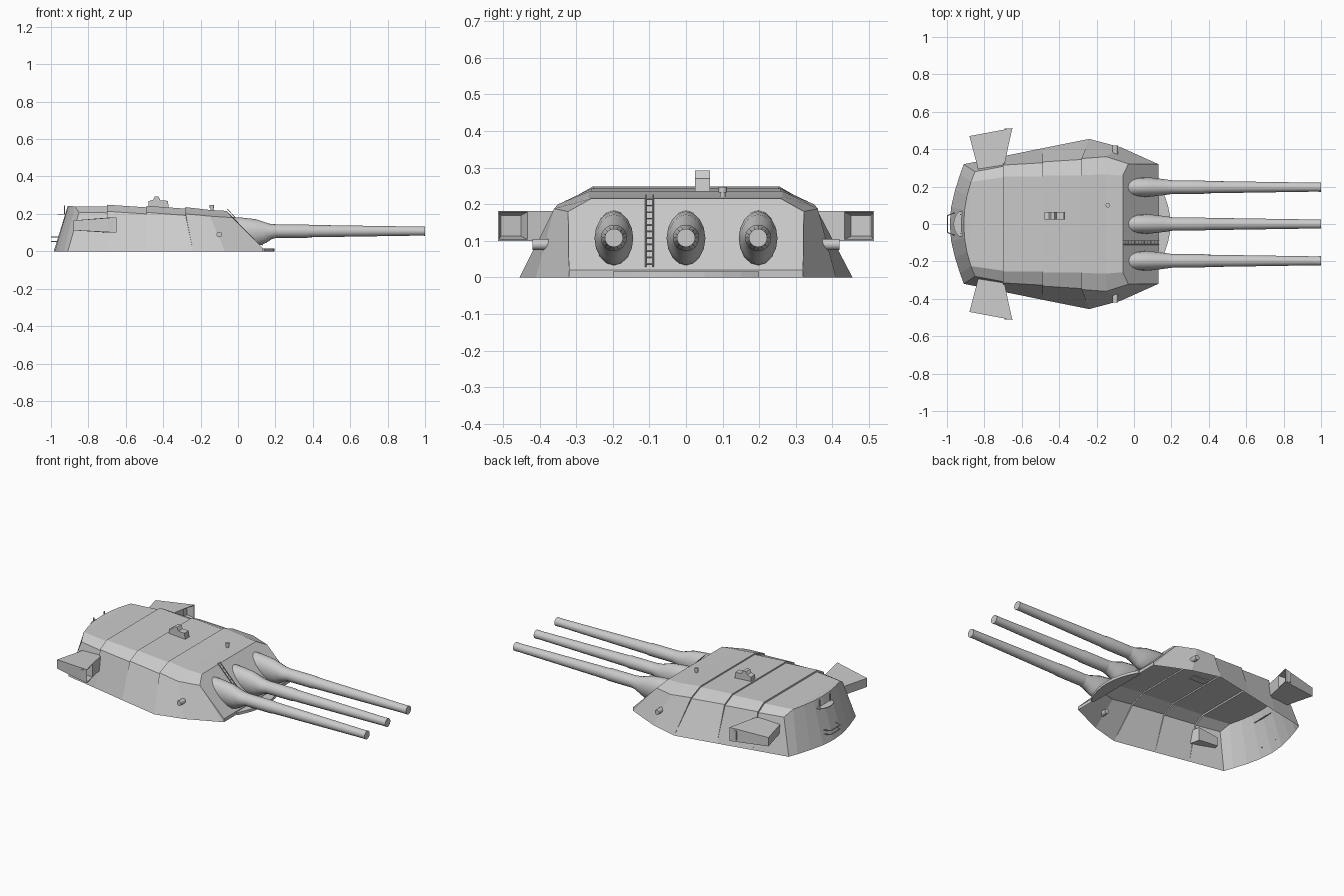
import bpy, bmesh
from math import sin, cos, pi
from mathutils import Vector

if "Cube" in bpy.data.objects:
    bpy.data.objects.remove(bpy.data.objects["Cube"])


def make(name, verts, faces, smooth=False, merge=0.0005):
    bm = bmesh.new()
    vs = [bm.verts.new(v) for v in verts]
    for f in faces:
        bm.faces.new([vs[i] for i in f])
    bmesh.ops.remove_doubles(bm, verts=bm.verts, dist=merge)
    bmesh.ops.recalc_face_normals(bm, faces=bm.faces)
    me = bpy.data.meshes.new(name)
    bm.to_mesh(me)
    bm.free()
    ob = bpy.data.objects.new(name, me)
    bpy.context.collection.objects.link(ob)
    if smooth:
        bpy.ops.object.select_all(action='DESELECT')
        ob.select_set(True)
        bpy.context.view_layer.objects.active = ob
        bpy.ops.object.shade_smooth_by_angle(angle=0.6)
    return ob


def loft(name, rings, cap_start=True, smooth=True):
    n = len(rings[0])
    verts = [v for r in rings for v in r]
    faces = [(k*n+i, k*n+(i+1) % n, (k+1)*n+(i+1) % n, (k+1)*n+i)
             for k in range(len(rings)-1) for i in range(n)]
    faces.append([(len(rings)-1)*n+i for i in range(n)])
    if cap_start:
        faces.append(list(range(n)))
    return make(name, verts, faces, smooth)


def rod(name, a, b, r, n=12):
    a, b = Vector(a), Vector(b)
    d = (b-a).normalized()
    u = d.orthogonal().normalized()
    w = d.cross(u)
    return loft(name, [[p + r*(u*cos(2*pi*i/n) + w*sin(2*pi*i/n)) for i in range(n)]
                       for p in (a, b)])


def prism(name, low, high):
    return loft(name, [low, high], smooth=False)


# Armoured gunhouse: stations of (base x,y) (shoulder x,y,z) (roof x,y,z), front to back;
# repeated stations form the small steps between roof plates
stations = [
    ((.13, .32), (-.03, .322, .18), (-.06, .258, .216)),
    ((-.07, .41), (-.15, .36, .188), (-.15, .265, .221)),
    ((-.24, .455), (-.28, .35, .200), (-.28, .262, .236)),
    ((-.24, .455), (-.28, .345, .192), (-.28, .258, .228)),
    ((-.49, .405), (-.49, .332, .208), (-.49, .258, .243)),
    ((-.49, .405), (-.49, .327, .200), (-.49, .254, .235)),
    ((-.70, .362), (-.70, .315, .214), (-.70, .254, .249)),
    ((-.70, .362), (-.70, .308, .206), (-.70, .250, .239)),
    ((-.91, .32), (-.85, .28, .208), (-.872, .225, .240)),
]
verts, faces = [], []
for (bx, by), (sx, sy, sz), (rx, ry, rz) in stations:
    half = [(bx, by, 0), (sx, sy, sz), (rx, ry, rz)]
    verts += half + [(x, -y, z) for x, y, z in reversed(half)]
for k in range(len(stations)-1):
    for i in range(5):
        a = k*6+i
        faces.append((a, a+1, a+7, a+6))
# sloped front plate with low vertical lip
n = len(verts)
verts += [(.13, .32, .02), (.13, -.32, .02)]
faces += [(n, 1, 2, 3, 4, n+1), (0, n, n+1, 5), (0, 1, n), (5, n+1, 4)]
# curved rear wall
base = [(-.91, .32), (-.93, .265), (-.957, .18), (-.978, .09), (-.985, 0)]
top = [(-.85, .28, .208), (-.872, .225, .24), (-.893, .15, .242), (-.906, .075, .243), (-.91, 0, .243)]
base += [(x, -y) for x, y in base[-2::-1]]
top += [(x, -y, z) for x, y, z in top[-2::-1]]
n, m = len(verts), len(base)
verts += [(x, y, 0) for x, y in base] + top
faces += [(n+i, n+i+1, n+m+i+1, n+m+i) for i in range(m-1)]
faces.append([n+m+i for i in range(1, m-1)])
make("gunhouse", verts, faces)

# Curved sill under the guns
arc = [(.12, -.2)] + [(.195 - .055*(t/4)**2, .2*t/4) for t in range(-4, 5)] + [(.12, .2)]
prism("front_sill", [(x, y, 0) for x, y in arc], [(x, y, .016) for x, y in arc])

# Three guns with flared sleeves
N = 16
for y0 in (-.197, 0, .197):
    rings = []
    for xt, zt, xb, zb, w in [(-.035, .183, .115, .033, .05), (.02, .18, .125, .034, .053),
                              (.095, .172, .152, .046, .047), (.165, .148, .182, .066, .041),
                              (.205, .144, .205, .072, .036)]:
        cx, cz, hx, hz = (xt+xb)/2, (zt+zb)/2, (xt-xb)/2, (zt-zb)/2
        ring = []
        for i in range(N):
            a = 2*pi*i/N
            s, c = sin(a), cos(a)
            ring.append((cx+hx*s, y0+w*c, cz+hz*s))
        rings.append(ring)
    loft("gun_sleeve", rings, cap_start=False)
    rings = [[(x, y0+r*cos(2*pi*i/N), .108+r*sin(2*pi*i/N)) for i in range(N)]
             for x, r in [(.17, .036), (.37, .036), (.385, .033), (.97, .024), (1.0, .025)]]
    loft("gun_barrel", rings)

# Rangefinder ears with funnel-shaped recess, and side pins
for s in (1, -1):
    plan = [(-.83, .28, .112, .165), (-.88, .47, .112, .165), (-.65, .513, .10, .182),
            (-.669, .43, .10, .182), (-.70, .28, .10, .18)]
    ear = prism("rangefinder_ear", [(x, s*y, lo) for x, y, lo, hi in plan],
                [(x, s*y, hi) for x, y, lo, hi in plan])
    bm = bmesh.new()
    bm.from_mesh(ear.data)
    f = max((f for f in bm.faces if f.normal.x > .8),
            key=lambda f: abs(f.calc_center_median().y))
    bmesh.ops.inset_region(bm, faces=[f], thickness=.005, depth=0)
    bmesh.ops.inset_region(bm, faces=[f], thickness=.013, depth=-.04)
    bm.to_mesh(ear.data)
    bm.free()
    rod("side_pin", (-.10, s*.35, .09), (-.10, s*.42, .09), .015)

# Roof sight hood
hood = [(-.48, .235), (-.478, .268), (-.455, .275), (-.445, .292), (-.425, .292),
        (-.415, .272), (-.375, .27), (-.37, .23)]
prism("sight_hood", [(x, .025, z) for x, z in hood], [(x, .065, z) for x, z in hood])

# Small roof periscope
rod("periscope_stem", (-.14, .1, .21), (-.14, .1, .235), .008)
rod("periscope_cap", (-.14, .1, .232), (-.14, .1, .247), .012)


# Ladder up the front plate
def on_front(t, y):
    return (-.06 + .19*t + .006, y, .216 - .196*t + .006)


for y in (-.11, -.09):
    rod("ladder_rail", on_front(-.02, y), on_front(.98, y), .002, 6)
for k in range(11):
    rod("ladder_rung", on_front(.04+.09*k, -.11), on_front(.04+.09*k, -.09), .0018, 6)

# Rear step, canopy and hand rails
step = [(-.96, -.06), (-.998, -.045), (-.998, .045), (-.96, .06)]
for z in (.052, .076):
    for a, b in zip(step, step[1:]):
        rod("rear_step_bar", (*a, z), (*b, z), .003, 6)
shade = [(-.915, .075)] + [(-.92-.045*sin(pi*k/8), .07*cos(pi*k/8)) for k in range(9)] + [(-.915, -.075)]
prism("rear_canopy", [(x, y, .196) for x, y in shade], [(x, y, .2) for x, y in shade])
for y in (-.05, .05):
    rod("rear_hand_rail", (-.928, y, .2), (-.928, y, .245), .003, 6)
